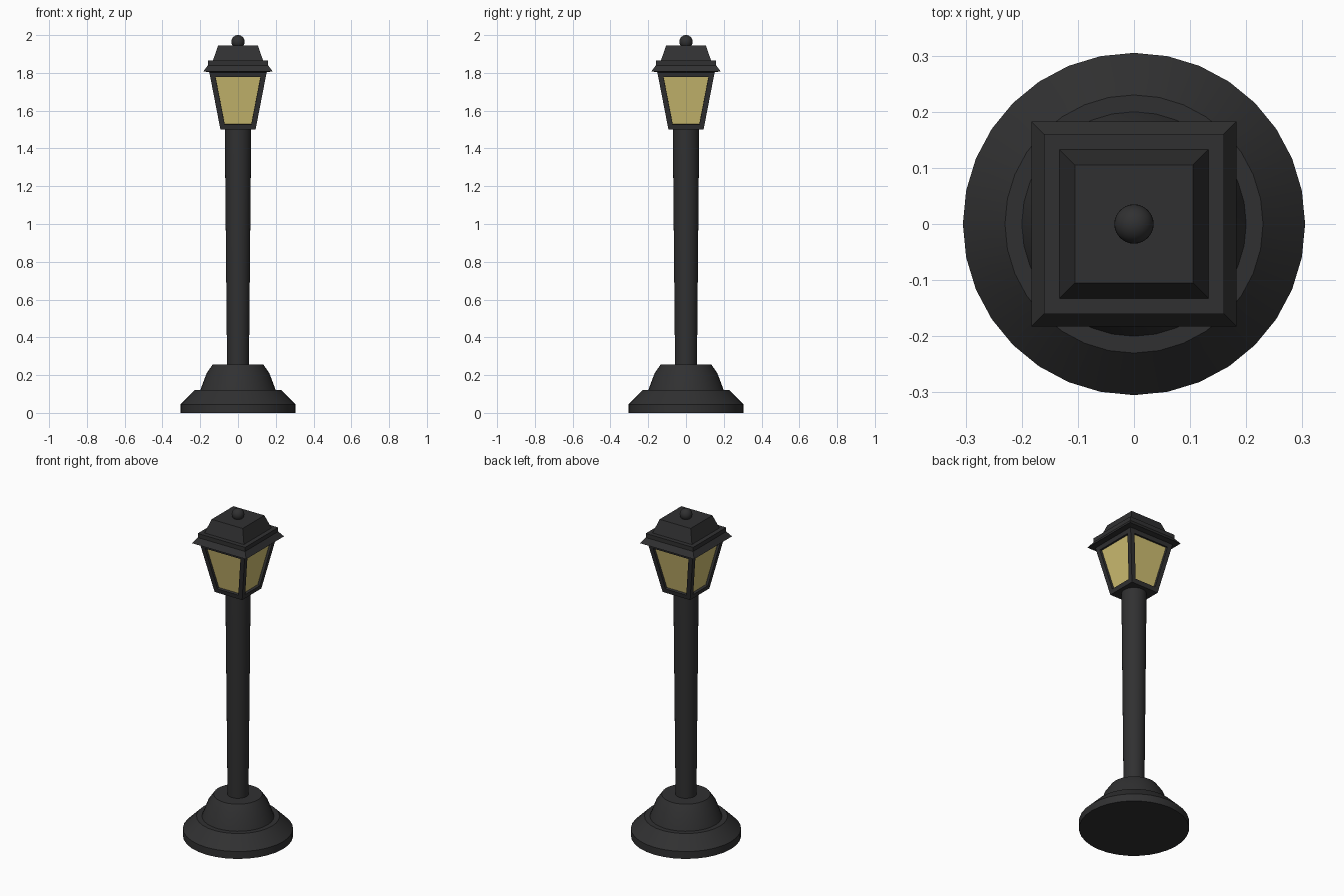
import bpy, bmesh, math

if "Cube" in bpy.data.objects:
    bpy.data.objects.remove(bpy.data.objects["Cube"])


def material(name, rgb):
    m = bpy.data.materials.new(name)
    m.diffuse_color = (*rgb, 1.0)
    m.use_nodes = True
    m.node_tree.nodes["Principled BSDF"].inputs["Base Color"].default_value = m.diffuse_color
    return m


IRON = material("dark iron", (0.03, 0.03, 0.031))
GLASS = material("warm glass", (0.63, 0.52, 0.17))


def stack(name, profile, sides, smooth=False):
    """Closed solid from (radius, z) rings; four sides gives a square, radius = half width."""
    bm = bmesh.new()
    square = sides == 4
    k = math.sqrt(2) if square else 1.0
    start = math.pi / 4 if square else 0.0
    rings = []
    for r, z in profile:
        angles = [start + 2 * math.pi * i / sides for i in range(sides)]
        rings.append([bm.verts.new((r * k * math.cos(a), r * k * math.sin(a), z)) for a in angles])
    for lo, hi in zip(rings, rings[1:]):
        for i in range(sides):
            j = (i + 1) % sides
            bm.faces.new((lo[i], lo[j], hi[j], hi[i]))
    bm.faces.new(rings[0][::-1])
    bm.faces.new(rings[-1])
    bmesh.ops.recalc_face_normals(bm, faces=bm.faces)
    mesh = bpy.data.meshes.new(name)
    bm.to_mesh(mesh)
    bm.free()
    ob = bpy.data.objects.new(name, mesh)
    bpy.context.collection.objects.link(ob)
    mesh.materials.append(IRON)
    if smooth:
        smooth_object(ob)
    return ob


def smooth_object(ob):
    bpy.ops.object.select_all(action='DESELECT')
    ob.select_set(True)
    bpy.context.view_layer.objects.active = ob
    bpy.ops.object.shade_smooth_by_angle(angle=math.radians(20))


# Stepped round foot
stack("base", [(0.305, 0), (0.305, 0.045), (0.23, 0.12), (0.2, 0.12),
               (0.166, 0.21), (0.135, 0.255)], 32, True)

# Post, slightly wider at the top
stack("post", [(0.058, 0.25), (0.07, 1.505)], 32, True)

# Square lantern with recessed glass panes
lantern = stack("lantern", [(0.093, 1.5), (0.152, 1.805)], 4)
lantern.data.materials.append(GLASS)
bm = bmesh.new()
bm.from_mesh(lantern.data)
bm.normal_update()
panes = [f for f in bm.faces if abs(f.normal.z) < 0.5]
bmesh.ops.inset_individual(bm, faces=panes, thickness=0.027, use_even_offset=True)
bmesh.ops.inset_individual(bm, faces=panes, thickness=0.0, depth=-0.015)
for f in panes:
    f.material_index = 1
bm.to_mesh(lantern.data)
bm.free()

# Stepped square roof with flared eave
stack("roof", [(0.15, 1.803), (0.183, 1.808), (0.16, 1.84), (0.16, 1.865),
               (0.133, 1.865), (0.105, 1.945)], 4)

# Ball finial
bpy.ops.mesh.primitive_uv_sphere_add(segments=32, ring_count=16, radius=0.035,
                                     location=(0, 0, 1.965))
ball = bpy.context.object
ball.name = "finial"
ball.data.materials.append(IRON)
smooth_object(ball)
